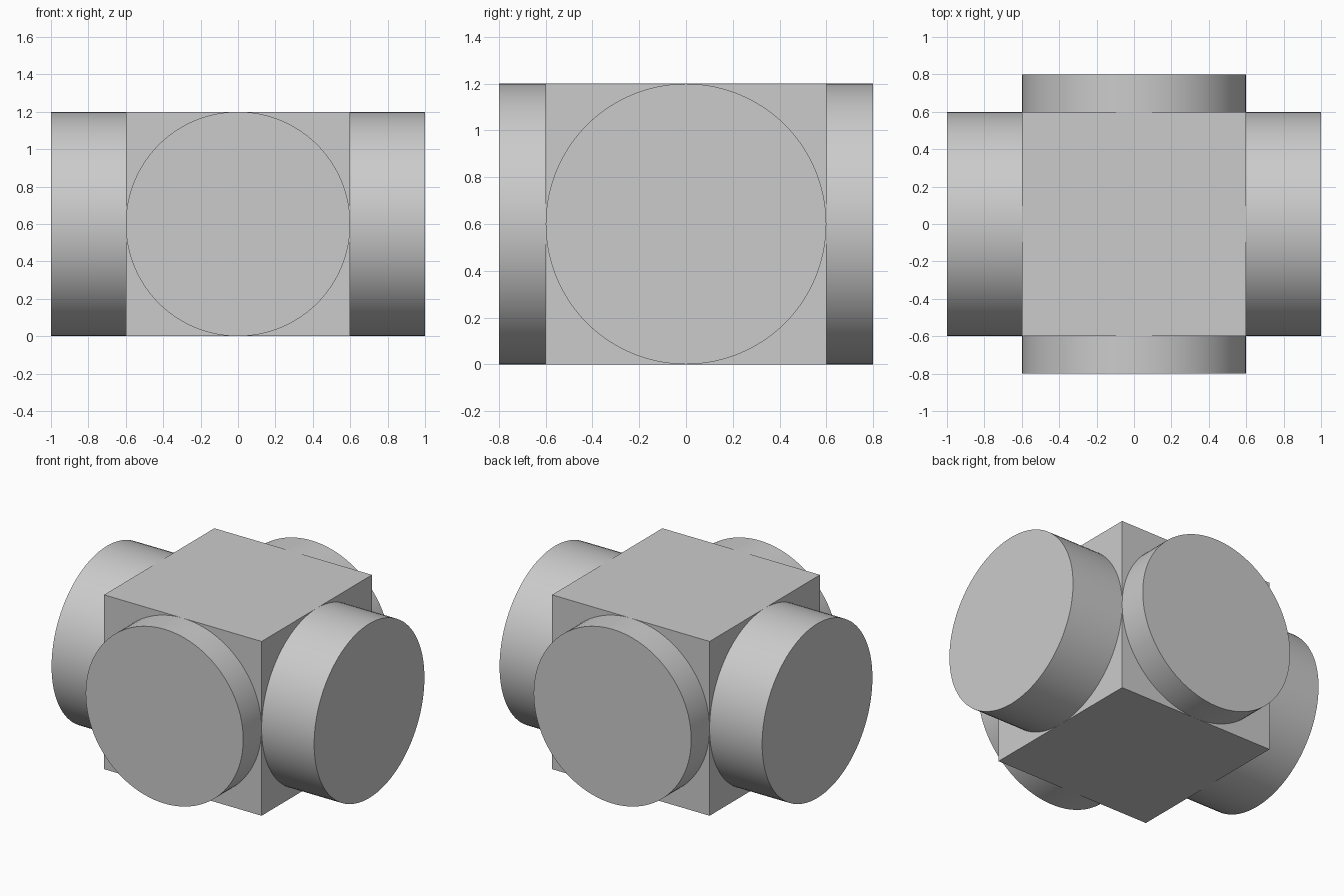
import bpy
from math import pi
from mathutils import Vector

cube = bpy.data.objects.get("Cube")
if cube:
    bpy.data.objects.remove(cube, do_unlink=True)

RADIUS = 0.6   # half the block width, also the boss radius
OVERLAP = 0.02  # how far each boss sinks into the block

grey = bpy.data.materials.new("light grey")
grey.use_nodes = True
colour = (0.6, 0.6, 0.6, 1)
grey.diffuse_color = colour
grey.node_tree.nodes["Principled BSDF"].inputs["Base Color"].default_value = colour


def finish(name):
    obj = bpy.context.object
    obj.name = name
    obj.data.materials.append(grey)
    return obj


def boss(name, direction, reach):
    """Round boss from the block face out to the given reach."""
    start = RADIUS - OVERLAP
    axis = Vector(direction)
    bpy.ops.mesh.primitive_cylinder_add(
        vertices=96, radius=RADIUS, depth=reach - start,
        location=axis * (reach + start) / 2 + Vector((0, 0, RADIUS)),
        rotation=(pi / 2 * abs(axis.y), pi / 2 * abs(axis.x), 0))
    finish(name)
    bpy.ops.object.shade_smooth_by_angle(angle=pi / 6)


# Central block
bpy.ops.mesh.primitive_cube_add(size=2 * RADIUS, location=(0, 0, RADIUS))
finish("central_block")

# Long bosses on the sides, short ones front and back
boss("left_boss", (1, 0, 0), 1.0)
boss("right_boss", (-1, 0, 0), 1.0)
boss("front_boss", (0, -1, 0), 0.8)
boss("back_boss", (0, 1, 0), 0.8)
